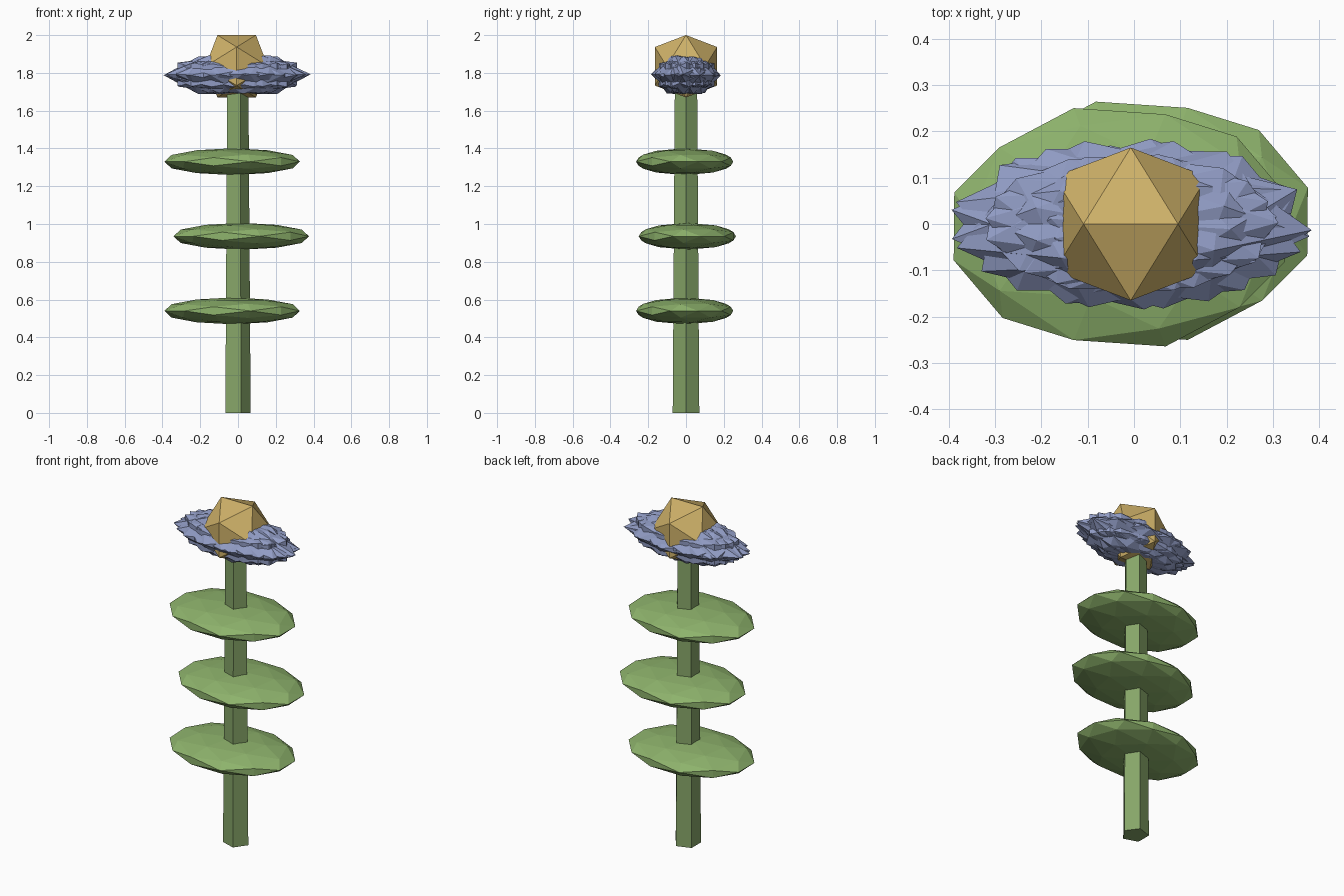
import bpy, bmesh, random
from math import sin, cos, pi, radians, sqrt
from mathutils import Vector, Matrix

if "Cube" in bpy.data.objects:
    bpy.data.objects.remove(bpy.data.objects["Cube"])

random.seed(4)
CX = -0.007


def material(name, rgb):
    m = bpy.data.materials.new(name)
    m.diffuse_color = (*rgb, 1)
    m.use_nodes = True
    m.node_tree.nodes["Principled BSDF"].inputs["Base Color"].default_value = m.diffuse_color
    return m


GREEN = material("stem_green", (0.24, 0.38, 0.14))
LEAF = material("leaf_green", (0.27, 0.45, 0.15))
BLUE = material("petal_blue", (0.28, 0.33, 0.55))
GOLD = material("core_gold", (0.62, 0.44, 0.14))


def finish(name, bm, mat):
    bmesh.ops.recalc_face_normals(bm, faces=bm.faces)
    me = bpy.data.meshes.new(name)
    bm.to_mesh(me)
    bm.free()
    me.materials.append(mat)
    ob = bpy.data.objects.new(name, me)
    bpy.context.collection.objects.link(ob)
    return ob


def ico_points(detail=False):
    """Unit icosahedron with an edge along x on top; detail adds edge midpoints."""
    phi = (1 + sqrt(5)) / 2
    pts = []
    for a in (-1, 1):
        for b in (-phi, phi):
            pts += [Vector((a, 0, b)), Vector((0, b, a)), Vector((b, a, 0))]
    pts = [p.normalized() for p in pts]
    if detail:
        pts += [(p + q).normalized() for i, p in enumerate(pts)
                for q in pts[:i] if (p - q).length < 1.1]
    return pts


def add_ico(bm, center, size, turn=0.0, detail=False):
    """Faceted ball, turned about z and then stretched."""
    tf = (Matrix.Translation(center) @ Matrix.Diagonal((*size, 1))
          @ Matrix.Rotation(turn, 4, 'Z'))
    part = bmesh.new()
    for p in ico_points(detail):
        part.verts.new(p)
    bmesh.ops.convex_hull(part, input=part.verts)
    part.transform(tf)
    me = bpy.data.meshes.new("part")
    part.to_mesh(me)
    part.free()
    bm.from_mesh(me)
    bpy.data.meshes.remove(me)


# Tapered five-sided stem
bm = bmesh.new()
rings = []
for z, r in ((0, 0.074), (1.75, 0.062)):
    rings.append([bm.verts.new((CX + r * cos(2 * pi * i / 5),
                                r * sin(2 * pi * i / 5), z)) for i in range(5)])
for i in range(5):
    j = (i + 1) % 5
    bm.faces.new((rings[0][i], rings[0][j], rings[1][j], rings[1][i]))
bm.faces.new(rings[0])
bm.faces.new(rings[1])
finish("stem", bm, GREEN)

# Three flat leaf discs, nudged to alternate sides
for i, z in enumerate((0.54, 0.935, 1.33)):
    s = 1 if i % 2 else -1
    bm = bmesh.new()
    add_ico(bm, (CX + 0.024 * s, 0.007 * s, z), (0.372, 0.267, 0.071),
            radians(15.5), True)
    finish(f"leaf_{i + 1}", bm, LEAF)

# Spiky bloom from overlapping stretched icosahedra
bm = bmesh.new()
N = 13
for i in range(N):
    a = 2 * pi * i / N
    add_ico(bm, (CX + 0.022 * cos(a), 0.008 * sin(a),
                 1.79 + random.uniform(-0.004, 0.004)),
            (0.372, 0.178, 0.116), a + random.uniform(-0.15, 0.15))
finish("petals", bm, BLUE)

# Golden flower core
bm = bmesh.new()
add_ico(bm, (CX, 0, 1.835), (0.194, 0.194, 0.194))
finish("flower_core", bm, GOLD)
